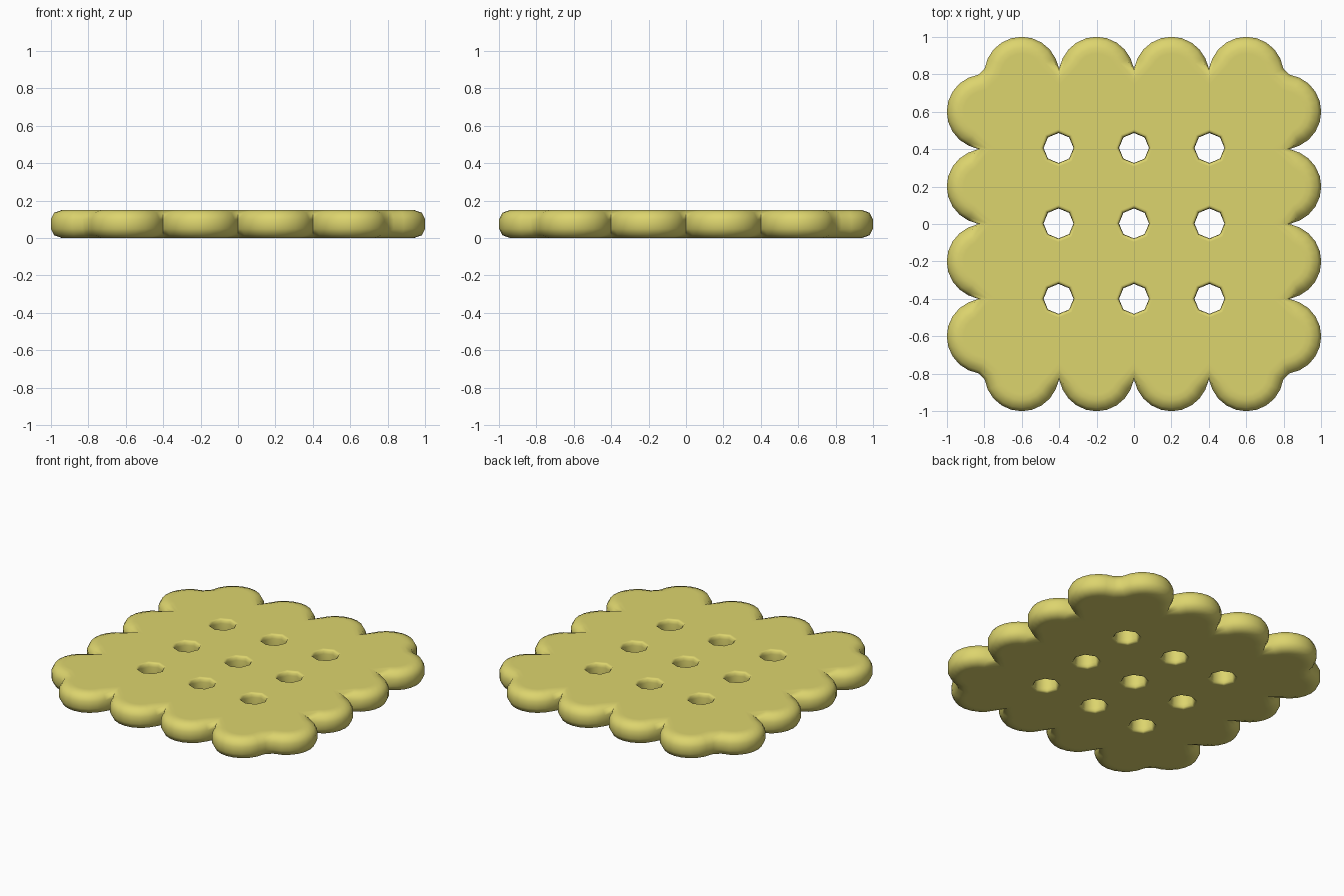
import bpy, bmesh, math
from mathutils import Vector

if "Cube" in bpy.data.objects:
    bpy.data.objects.remove(bpy.data.objects["Cube"])

H = 0.15
bm = bmesh.new()


def bridge(a, b):
    n = len(a)
    for i in range(n):
        bm.faces.new((a[i], a[(i + 1) % n], b[(i + 1) % n], b[i]))


def ring_edges(r):
    return [bm.edges.get((r[i], r[(i + 1) % len(r)])) for i in range(len(r))]


# Scalloped outline: four lobes per side, counter-clockwise, with inset directions
outline = []
for side in range(4):
    c, s = round(math.cos(side * math.pi / 2)), round(math.sin(side * math.pi / 2))
    for k, cy in enumerate((-0.6, -0.2, 0.2, 0.6)):
        for j in range(11):
            if j == 0 and k > 0:
                continue                      # notch is shared with previous lobe
            a = math.radians(-81 + 162 * j / 10)
            x, y = 0.8 + 0.2 * math.cos(a), cy + 0.2 * math.sin(a)
            d = Vector((math.cos(a), math.sin(a)))
            if j == 10 and k < 3:
                y, d = cy + 0.2, Vector((1, 0))   # notch
            if (j == 0 and k == 0) or (j == 10 and k == 3):
                d = Vector((0.5, math.copysign(0.87, y)))
            outline.append((Vector((c * x - s * y, s * x + c * y)),
                            Vector((c * d.x - s * d.y, s * d.x + c * d.y))))

# Rounded rim, as (inset, height) steps
rim = [(0.09, 0), (0.06, 0), (0.018, 0.015), (0, 0.05),
       (0, 0.1), (0.018, 0.135), (0.06, H), (0.09, H)]
rings = [[bm.verts.new((*(p - d * inset), z)) for p, d in outline] for inset, z in rim]
for a, b in zip(rings, rings[1:]):
    bridge(a, b)
bottom, top = ring_edges(rings[0]), ring_edges(rings[-1])

# Nine eight-sided holes with softened lips
lip = [(0.1, H), (0.092, H), (0.083, 0.14), (0.08, 0.12),
       (0.08, 0.03), (0.083, 0.01), (0.092, 0), (0.1, 0)]
for hx in (-0.403, 0, 0.403):
    for hy in (-0.4, 0.003, 0.406):
        hole = [[bm.verts.new((hx + r * math.cos(i * math.pi / 4),
                               hy + r * math.sin(i * math.pi / 4), z))
                 for i in range(8)] for r, z in lip]
        for a, b in zip(hole, hole[1:]):
            bridge(a, b)
        top += ring_edges(hole[0])
        bottom += ring_edges(hole[-1])

# Flat top and bottom
for edges, nz in ((top, 1), (bottom, -1)):
    bmesh.ops.triangle_fill(bm, edges=edges, use_beauty=True, normal=(0, 0, nz))
bmesh.ops.recalc_face_normals(bm, faces=bm.faces[:])

mesh = bpy.data.meshes.new("cracker")
bm.to_mesh(mesh)
bm.free()
cracker = bpy.data.objects.new("cracker", mesh)
bpy.context.collection.objects.link(cracker)

# Baked yellow colour
mat = bpy.data.materials.new("baked yellow")
mat.diffuse_color = (0.72, 0.66, 0.155, 1)
mat.use_nodes = True
mat.node_tree.nodes["Principled BSDF"].inputs["Base Color"].default_value = mat.diffuse_color
mesh.materials.append(mat)

bpy.context.view_layer.objects.active = cracker
cracker.select_set(True)
bpy.ops.object.shade_smooth_by_angle(angle=math.radians(60))
